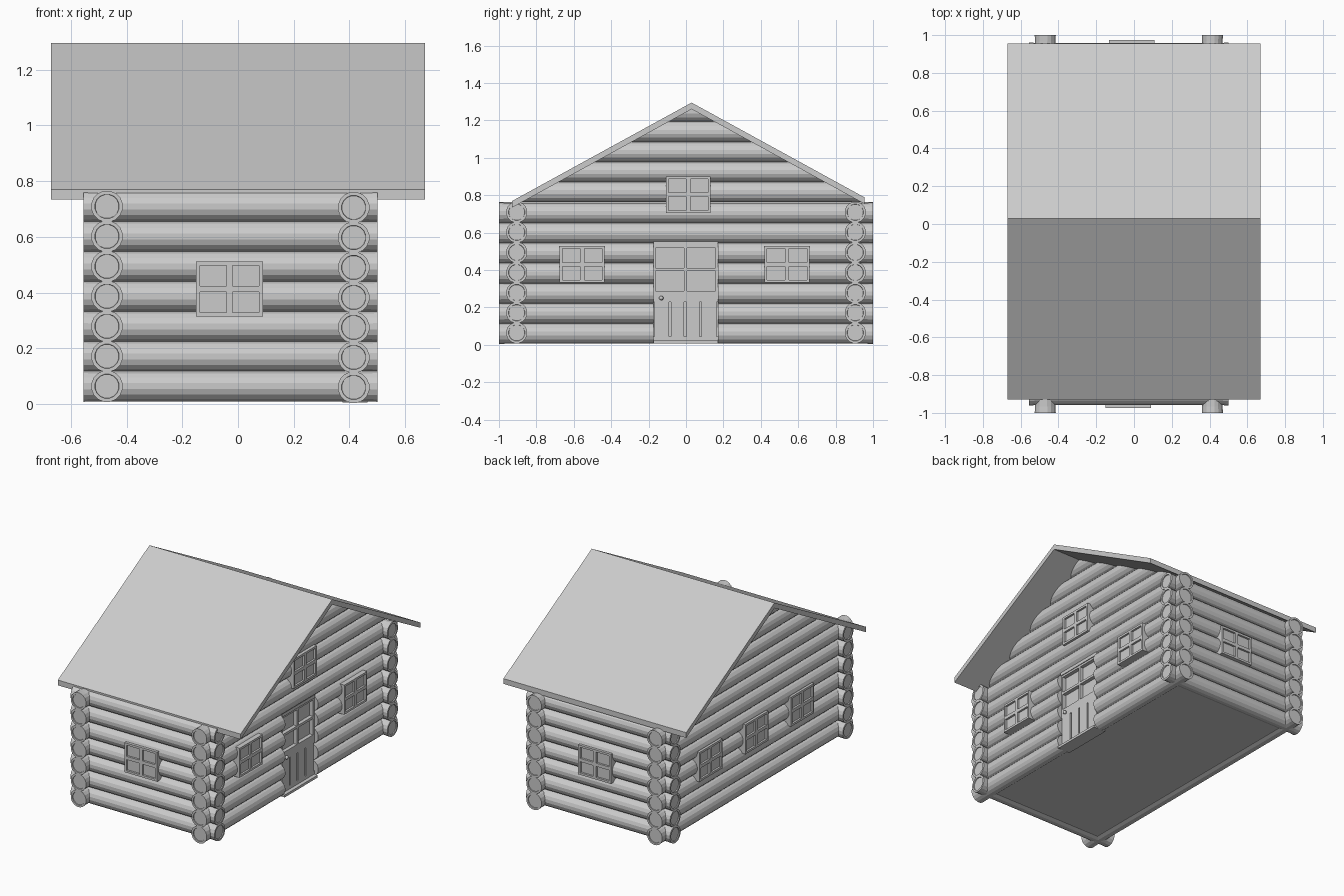
import bpy, bmesh, math
from mathutils import Vector

if "Cube" in bpy.data.objects:
    bpy.data.objects.remove(bpy.data.objects["Cube"], do_unlink=True)

grey = bpy.data.materials.new("plain_grey")
grey.use_nodes = True
GREY = (0.6, 0.6, 0.6, 1)
grey.diffuse_color = GREY
grey.node_tree.nodes["Principled BSDF"].inputs["Base Color"].default_value = GREY

# Shared layout
R, PITCH, Z0 = 0.055, 0.1075, 0.064
X_LEFT, X_RIGHT, Y_WALL = 0.415, -0.47, 0.905
RIDGE_Y, RIDGE_Z, SLOPE, THICK = 0.03, 1.295, 0.548, 0.035
EAVE_FRONT, EAVE_BACK, ROOF_X = -0.93, 0.955, 0.67
DOOR = (-0.175, 0.17, 0.53)


def finish(name, bm):
    bmesh.ops.recalc_face_normals(bm, faces=bm.faces[:])
    mesh = bpy.data.meshes.new(name)
    bm.to_mesh(mesh)
    bm.free()
    mesh.materials.append(grey)
    obj = bpy.data.objects.new(name, mesh)
    bpy.context.collection.objects.link(obj)
    return obj


def log(name, axis, start, end, across, z, flare=(True, True), clip=False):
    """Round log along x or y, with rimmed ends where it is exposed."""
    def end_rings(t, d, rim):
        if not rim:
            return [(t, R)]
        return [(t + d * 0.006, R * 0.78), (t, R * 0.8),
                (t, R + 0.002), (t + d * 0.035, R)]
    rings = end_rings(start, 1, flare[0]) + end_rings(end, -1, flare[1])[::-1]
    bm = bmesh.new()
    sides = 16
    loops = []
    for t, r in rings:
        loop = []
        for i in range(sides):
            a = 2 * math.pi * (i + 0.5) / sides
            s, h = across + r * math.cos(a), z + r * math.sin(a)
            loop.append(bm.verts.new((t, s, h) if axis == "x" else (s, t, h)))
        loops.append(loop)
    for a, b in zip(loops, loops[1:]):
        for i in range(sides):
            j = (i + 1) % sides
            bm.faces.new((a[i], a[j], b[j], b[i]))
    bm.faces.new(loops[0])
    bm.faces.new(loops[-1])
    if clip:  # trim gable logs just inside the roof slab
        for side in (-1, 1):
            cut = bmesh.ops.bisect_plane(
                bm, geom=bm.verts[:] + bm.edges[:] + bm.faces[:],
                plane_co=(0, RIDGE_Y, RIDGE_Z - THICK + 0.005),
                plane_no=(0, side * SLOPE, 1), clear_outer=True)
            edges = [e for e in cut["geom_cut"] if isinstance(e, bmesh.types.BMEdge)]
            if edges:
                bmesh.ops.holes_fill(bm, edges=edges)
    finish(name, bm)


# Each wall: axis of its width, coordinate of its log centres, outward sign
WALLS = {"front": ("x", -Y_WALL, -1), "back": ("x", Y_WALL, 1),
         "left": ("y", X_LEFT, 1), "right": ("y", X_RIGHT, -1)}


def wall_box(bm, wall, u0, u1, z0, z1, o0, o1):
    """Box on a wall: width range, height range, outward range."""
    axis, base, sign = WALLS[wall]
    u, o = (u0 + u1) / 2, base + sign * (o0 + o1) / 2
    du, do = u1 - u0, o1 - o0
    centre = (u, o) if axis == "x" else (o, u)
    size = (du, do) if axis == "x" else (do, du)
    verts = bmesh.ops.create_cube(bm, size=1)["verts"]
    bmesh.ops.scale(bm, vec=(*size, z1 - z0), verts=verts)
    bmesh.ops.translate(bm, vec=(*centre, (z0 + z1) / 2), verts=verts)


def lattice(bm, wall, u, z, w, h, back, pane, front, border, bar):
    """Four recessed panes behind a frame with crossing bars."""
    a, b, c, d = u - w / 2, u + w / 2, z - h / 2, z + h / 2
    wall_box(bm, wall, a + border / 2, b - border / 2,
             c + border / 2, d - border / 2, back, pane)
    for s in (a, b - border):
        wall_box(bm, wall, s, s + border, c, d, back, front)
    for s in (c, d - border):
        wall_box(bm, wall, a + border, b - border, s, s + border, back, front)
    wall_box(bm, wall, u - bar / 2, u + bar / 2, c + border, d - border, back, front)
    for s, e in ((a + border, u - bar / 2), (u + bar / 2, b - border)):
        wall_box(bm, wall, s, e, z - bar / 2, z + bar / 2, back, front)


# Log walls, with the door gap on the left wall
for i in range(7):
    z = Z0 + PITCH * i
    for wall in ("front", "back"):
        log(f"{wall}_wall_log_{i}", "x", -0.555, 0.5, WALLS[wall][1], z)
    log(f"right_wall_log_{i}", "y", -1, 1, X_RIGHT, z)
    z -= 0.004
    if z < DOOR[2]:
        log(f"left_wall_log_{i}_a", "y", -1, DOOR[0], X_LEFT, z, (True, False))
        log(f"left_wall_log_{i}_b", "y", DOOR[1], 1, X_LEFT, z, (False, True))
    else:
        log(f"left_wall_log_{i}", "y", -1, 1, X_LEFT, z)

# Gable logs
for i in range(7, 12):
    z = Z0 + PITCH * i
    half = (RIDGE_Z - z + R) / SLOPE + 0.05
    for wall in ("left", "right"):
        log(f"{wall}_gable_log_{i}", "y", RIDGE_Y - half, RIDGE_Y + half,
            WALLS[wall][1], z, (False, False), True)

# Roof slab
profile = [(EAVE_FRONT, RIDGE_Z - SLOPE * (RIDGE_Y - EAVE_FRONT)),
           (RIDGE_Y, RIDGE_Z),
           (EAVE_BACK, RIDGE_Z - SLOPE * (EAVE_BACK - RIDGE_Y))]
outline = profile + [(y, z - THICK) for y, z in reversed(profile)]
bm = bmesh.new()
ends = [[bm.verts.new((x, y, z)) for y, z in outline] for x in (-ROOF_X, ROOF_X)]
n = len(outline)
for i in range(n):
    j = (i + 1) % n
    bm.faces.new((ends[0][i], ends[0][j], ends[1][j], ends[1][i]))
for e in ends:  # each end as two slopes meeting at the ridge
    bm.faces.new((e[0], e[1], e[4], e[5]))
    bm.faces.new((e[1], e[2], e[3], e[4]))
finish("roof", bm)

# Floor
bm = bmesh.new()
floor_verts = bmesh.ops.create_cube(bm, size=1)["verts"]
bmesh.ops.scale(bm, vec=(X_LEFT - X_RIGHT, 2 * Y_WALL, 0.02), verts=floor_verts)
bmesh.ops.translate(bm, vec=((X_LEFT + X_RIGHT) / 2, 0, 0.03), verts=floor_verts)
finish("floor", bm)

# Windows: wall, centre along the wall, centre height
windows = [("front", -0.03, 0.413), ("back", -0.012, 0.41),
           ("left", -0.555, 0.43), ("left", 0.54, 0.43), ("left", 0.012, 0.803),
           ("right", 0.51, 0.4), ("right", 0.03, 0.4), ("right", -0.45, 0.4)]
for i, (wall, u, z) in enumerate(windows):
    bm = bmesh.new()
    lattice(bm, wall, u, z, 0.24, 0.196, 0, 0.057, 0.07, 0.014, 0.022)
    finish(f"{wall}_window_{i}", bm)

# Door: glazed upper half, boarded lower half, sill
bm = bmesh.new()
y0, y1, top = DOOR
mid = (y0 + y1) / 2
lattice(bm, "left", mid, 0.402, y1 - y0, 0.256, -0.02, 0.0, 0.025, 0.013, 0.016)
wall_box(bm, "left", y0, y1, 0.02, 0.274, -0.02, 0.012)
wall_box(bm, "left", y0, y1, 0.23, 0.274, 0.012, 0.025)
wall_box(bm, "left", y0, y1, 0.02, 0.045, 0.012, 0.025)
grooves = (y0, -0.085, -0.004, 0.077, y1)
for a, b in zip(grooves, grooves[1:]):
    wall_box(bm, "left", a + 0.006, b - 0.006, 0.045, 0.23, 0.012, 0.025)
finish("door", bm)

bm = bmesh.new()
wall_box(bm, "left", y0, y1, 0.006, 0.022, -0.04, 0.05)
finish("door_sill", bm)
bm = bmesh.new()
wall_box(bm, "left", y0, y1, top, 0.56, -0.03, 0.03)
finish("door_lintel", bm)

# Door knob
bm = bmesh.new()
bmesh.ops.create_uvsphere(bm, u_segments=12, v_segments=8, radius=0.012)
bmesh.ops.translate(bm, vec=Vector((X_LEFT + 0.034, -0.132, 0.25)), verts=bm.verts[:])
finish("door_knob", bm)
